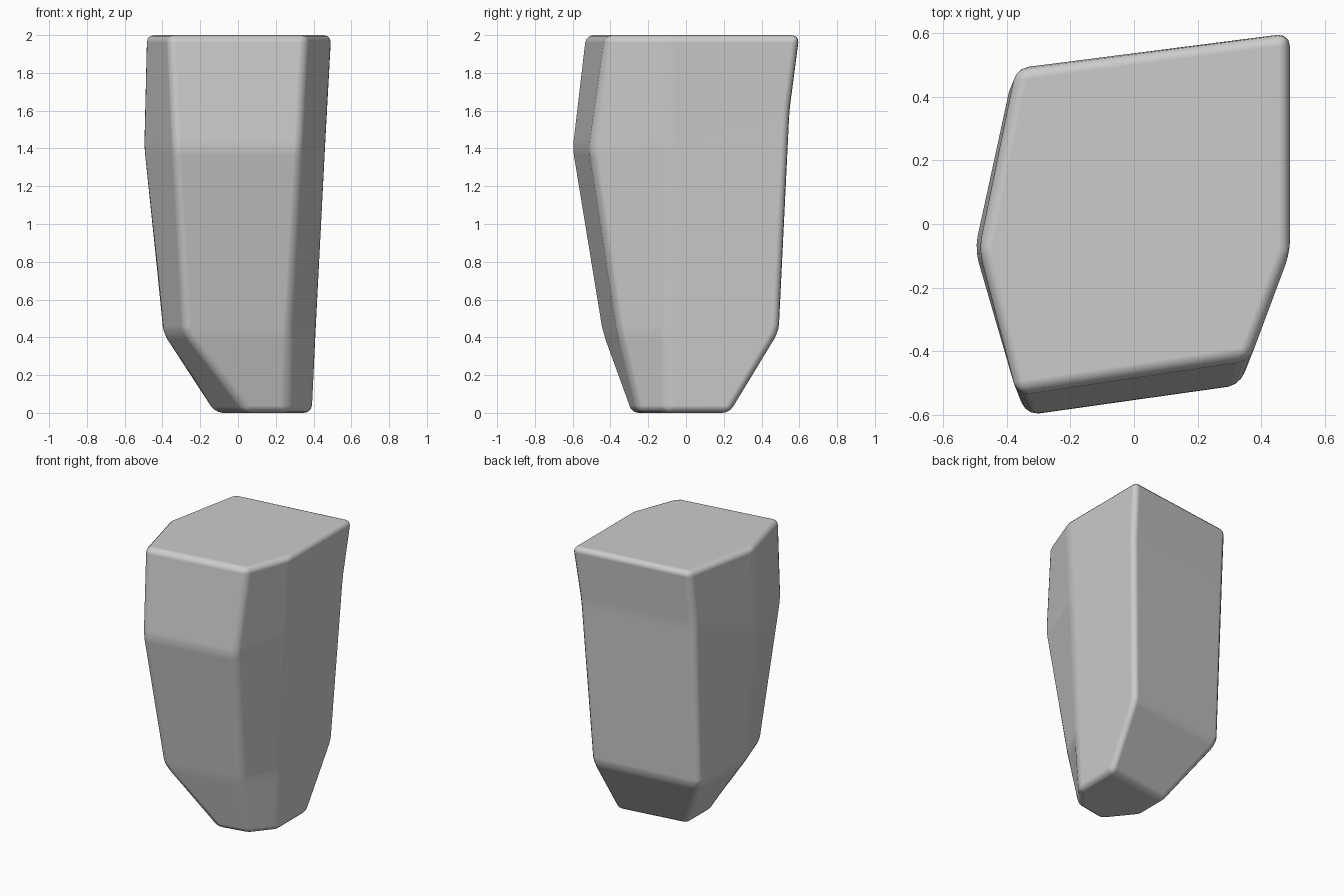
import bpy, bmesh

if "Cube" in bpy.data.objects:
    bpy.data.objects.remove(bpy.data.objects["Cube"])

# six-sided rings from bottom to top: front-left, front-right, right, back-right, back-left, left
rings = [
    [(.05, -.295, 0), (.26, -.255, 0), (.39, -.10, 0), (.39, .235, 0), (-.12, .165, 0), (-.12, -.10, 0)],
    [(-.285, -.445, .42), (.275, -.36, .42), (.41, -.10, .42), (.41, .495, .43), (-.385, .405, .43), (-.395, -.10, .42)],
    [(-.34, -.605, 1.4), (.335, -.51, 1.4), (.462, -.09, 1.43), (.467, .552, 1.6), (-.385, .455, 1.6), (-.502, -.08, 1.4)],
    [(-.37, -.535, 2), (.365, -.425, 2), (.493, -.09, 2), (.493, .605, 2), (-.37, .493, 2), (-.487, -.08, 2)],
]

# stone body: stack the rings, cap both ends
bm = bmesh.new()
loops = [[bm.verts.new(p) for p in ring] for ring in rings]
for low, high in zip(loops, loops[1:]):
    for i in range(6):
        j = (i + 1) % 6
        bm.faces.new((low[i], low[j], high[j], high[i]))
bm.faces.new(loops[-1])
bm.faces.new(loops[0][::-1])
bmesh.ops.recalc_face_normals(bm, faces=bm.faces)

mesh = bpy.data.meshes.new("stone_pillar")
bm.to_mesh(mesh)
bm.free()
mesh.shade_smooth()
stone = bpy.data.objects.new("stone_pillar", mesh)
bpy.context.collection.objects.link(stone)

# softened edges
bevel = stone.modifiers.new("soft_edges", 'BEVEL')
bevel.width = 0.04
bevel.segments = 3
bevel.limit_method = 'NONE'
bevel.harden_normals = True
